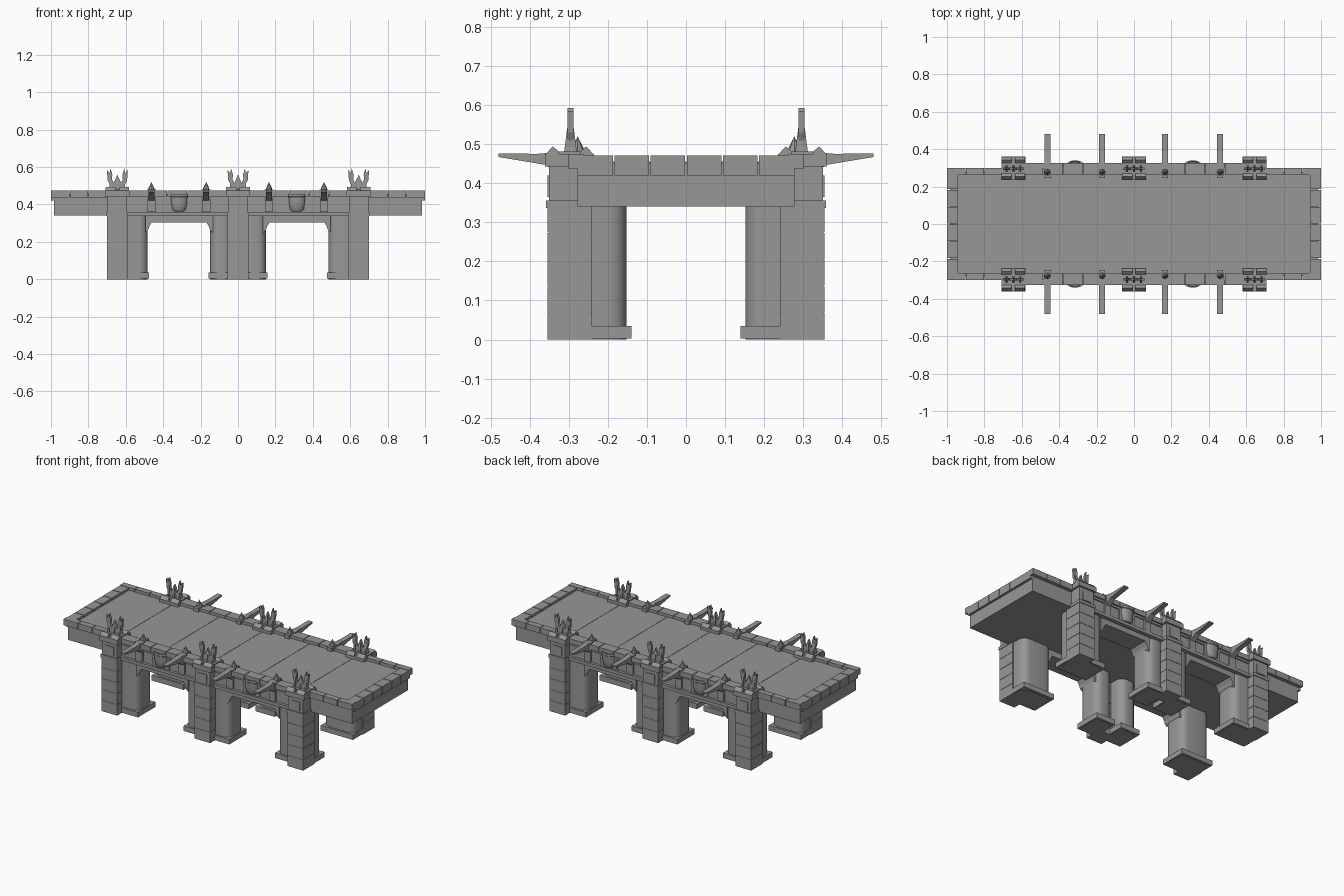
import bpy, bmesh, math
from mathutils import Vector

if "Cube" in bpy.data.objects:
    bpy.data.objects.remove(bpy.data.objects["Cube"])

stone = bpy.data.materials.new("dark_stone")
stone.diffuse_color = (0.31, 0.31, 0.31, 1)
stone.use_nodes = True
stone.node_tree.nodes["Principled BSDF"].inputs["Base Color"].default_value = stone.diffuse_color


def finish(name, bm, smooth=False):
    bmesh.ops.recalc_face_normals(bm, faces=bm.faces[:])
    me = bpy.data.meshes.new(name)
    bm.to_mesh(me)
    bm.free()
    me.materials.append(stone)
    ob = bpy.data.objects.new(name, me)
    bpy.context.collection.objects.link(ob)
    if smooth:
        bpy.ops.object.select_all(action='DESELECT')
        ob.select_set(True)
        bpy.context.view_layer.objects.active = ob
        bpy.ops.object.shade_smooth_by_angle(angle=math.radians(40))
    return ob


def box(name, x0, x1, y0, y1, z0, z1, round_z=0.0):
    """Box from its limits, optionally with rounded vertical edges."""
    bm = bmesh.new()
    bmesh.ops.create_cube(bm, size=1)
    for v in bm.verts:
        v.co = Vector((x1 if v.co.x > 0 else x0, y1 if v.co.y > 0 else y0,
                       z1 if v.co.z > 0 else z0))
    if round_z:
        up = [e for e in bm.edges if abs(e.verts[0].co.z - e.verts[1].co.z) > 1e-4]
        bmesh.ops.bevel(bm, geom=up, offset=round_z, segments=5, profile=0.5,
                        affect='EDGES')
    return finish(name, bm, round_z > 0)


def prism(name, pts, axis, lo, hi):
    """Extrude a profile: (x, z) points along y, or (y, z) points along x."""
    bm = bmesh.new()
    if axis == 'y':
        vs = [bm.verts.new((a, lo, b)) for a, b in pts]
        move = (0, hi - lo, 0)
    else:
        vs = [bm.verts.new((lo, a, b)) for a, b in pts]
        move = (hi - lo, 0, 0)
    f = bm.faces.new(vs)
    r = bmesh.ops.extrude_face_region(bm, geom=[f], use_keep_orig=True)
    bmesh.ops.translate(bm, vec=move,
                        verts=[g for g in r['geom'] if isinstance(g, bmesh.types.BMVert)])
    return finish(name, bm)


def lathe(name, pts, centre, sy=1.0, n=16):
    bm = bmesh.new()
    vs = [bm.verts.new((r, 0, z)) for r, z in pts]
    es = [bm.edges.new(p) for p in zip(vs, vs[1:])]
    bmesh.ops.spin(bm, geom=vs + es, cent=(0, 0, 0), axis=(0, 0, 1),
                   angle=2 * math.pi, steps=n, use_merge=True)
    bmesh.ops.remove_doubles(bm, verts=bm.verts[:], dist=1e-5)
    for v in bm.verts:
        v.co = Vector((v.co.x + centre[0], v.co.y * sy + centre[1], v.co.z))
    return finish(name, bm, True)


def row(name, a0, a1, n, make, gap=0.004):
    """Split a run into n blocks with thin joints."""
    w = (a1 - a0) / n
    for i in range(n):
        make(name, a0 + i * w + gap / 2 * (i > 0), a0 + (i + 1) * w - gap / 2 * (i < n - 1))


# Deck core, paving slabs and end stones
box("deck_core", -0.985, 0.985, -0.277, 0.277, 0.34, 0.45)
row("deck_slab", -0.94, 0.94, 6,
    lambda n, a, b: box(n, a, b, -0.262, 0.262, 0.44, 0.456), 0.002)
for s in (1, -1):
    row("end_stone", -0.277, 0.277, 6,
        lambda n, a, b: box(n, min(s * 0.94, s), max(s * 0.94, s), a, b, 0.42, 0.471))

# Fork-shaped finial outline, right half mirrored
half = [(0.010, 0.535), (0.020, 0.515), (0.029, 0.535), (0.027, 0.56), (0.037, 0.592),
        (0.041, 0.568), (0.056, 0.584), (0.052, 0.53), (0.040, 0.505), (0.045, 0.475)]
fork = [(0, 0.56)] + half + [(-x, z) for x, z in reversed(half)]

PIERS = (-0.645, 0, 0.645)
for side in (1, -1):
    def sbox(name, x0, x1, y0, y1, z0, z1, r=0.0):
        ys = sorted((side * y0, side * y1))
        return box(name, x0, x1, ys[0], ys[1], z0, z1, r)

    # Edge coping, lower wall and ledge
    for s in (1, -1):
        a, b = sorted((s * 0.70, s * 1.0))
        row("edge_stone", a, b, 3, lambda n, p, q: sbox(n, p, q, 0.262, 0.30, 0.437, 0.474))
        a, b = sorted((s * 0.06, s * 0.59))
        row("coping_stone", a, b, 5, lambda n, p, q: sbox(n, p, q, 0.262, 0.325, 0.443, 0.474))
        sbox("coping_trim", a, b, 0.27, 0.315, 0.43, 0.444)
    sbox("side_wall", -0.6, 0.6, 0.26, 0.308, 0.34, 0.45)
    sbox("wall_ledge", -0.6, 0.6, 0.27, 0.325, 0.337, 0.357)

    # Arch heads between the legs
    for cx in (-0.315, 0.315):
        prof = [(-0.18, 0.345), (-0.18, 0.25), (-0.166, 0.262), (-0.160, 0.282),
                (-0.146, 0.304)]
        prof += [(-x, z) for x, z in reversed(prof)]
        prism("arch_head", [(cx + x, z) for x, z in prof], 'y', side * 0.17, side * 0.30)

    # Rounded legs with square bases: two at the middle, one behind each outer pillar
    for x0, x1 in ((-0.69, -0.483), (-0.15, -0.03), (0.03, 0.15), (0.483, 0.69)):
        sbox("arch_leg", x0, x1, 0.152, 0.305, 0.0, 0.342, 0.045)
        sbox("leg_base", x0 - 0.008, x1 + 0.008, 0.14, 0.312, 0.003, 0.035)

    for px in PIERS:
        # Pillar of stacked stones
        sbox("pillar_core", px - 0.053, px + 0.053, 0.243, 0.352, 0.002, 0.34)
        for i in range(5):
            sbox("pillar_stone", px - 0.055, px + 0.055, 0.24, 0.354,
                 i * 0.0685 + 0.001 * (i > 0), (i + 1) * 0.0685 - 0.001)
        sbox("pillar_ledge", px - 0.058, px + 0.058, 0.25, 0.358, 0.337, 0.356)
        sbox("pillar_neck", px - 0.052, px + 0.052, 0.25, 0.35, 0.35, 0.445)
        sbox("pillar_plaque", px - 0.03, px + 0.03, 0.345, 0.354, 0.365, 0.42)

        # Cap, pointed rim pieces and finial
        sbox("pillar_cap", px - 0.064, px + 0.064, 0.235, 0.361, 0.443, 0.474)
        sbox("cap_step", px - 0.058, px + 0.058, 0.25, 0.345, 0.474, 0.481)
        for a, d in ((0.235, 1), (0.361, -1)):
            pts = [(side * a, 0.472), (side * (a + d * 0.02), 0.494),
                   (side * (a + d * 0.036), 0.481), (side * (a + d * 0.036), 0.472)]
            for x in (px - 0.063, px + 0.009):
                prism("cap_rim", pts, 'x', x, x + 0.054)
        prism("finial", [(px + x, z) for x, z in fork], 'y', side * 0.288, side * 0.303)
        pts = [(side * y, z) for y, z in ((0.279, 0.478), (0.287, 0.54), (0.304, 0.54),
                                          (0.312, 0.478))]
        for x in (-0.042, -0.005, 0.032):
            prism("finial_rib", pts, 'x', px + x, px + x + 0.01)

    # Projecting beams with brackets and spikes
    for bx in (-0.463, -0.17, 0.166, 0.46):
        sbox("beam_bracket", bx - 0.022, bx + 0.022, 0.28, 0.32, 0.36, 0.455)
        beam = [(0.245, 0.45), (0.245, 0.478), (0.32, 0.48), (0.38, 0.475), (0.48, 0.476),
                (0.48, 0.467), (0.42, 0.457), (0.36, 0.447), (0.32, 0.42), (0.30, 0.42)]
        prism("beam", [(side * y, z) for y, z in beam], 'x', bx - 0.016, bx + 0.016)
        sbox("beam_clamp", bx - 0.024, bx + 0.024, 0.298, 0.325, 0.435, 0.48)
        lathe("beam_spike", [(0, 0.47), (0.017, 0.475), (0.016, 0.487), (0, 0.52)],
              (bx, side * 0.277), n=8)

    # Half-round basins set on framed panels
    for cx in (-0.315, 0.315):
        sbox("basin_frame", cx - 0.058, cx + 0.058, 0.295, 0.316, 0.352, 0.456)
        lathe("basin", [(0, 0.362), (0.026, 0.363), (0.038, 0.373), (0.043, 0.405), (0.046, 0.44),
                        (0.051, 0.443), (0.051, 0.456), (0.04, 0.456), (0.036, 0.43), (0, 0.425)],
              (cx, side * 0.31), 0.6, 20)
